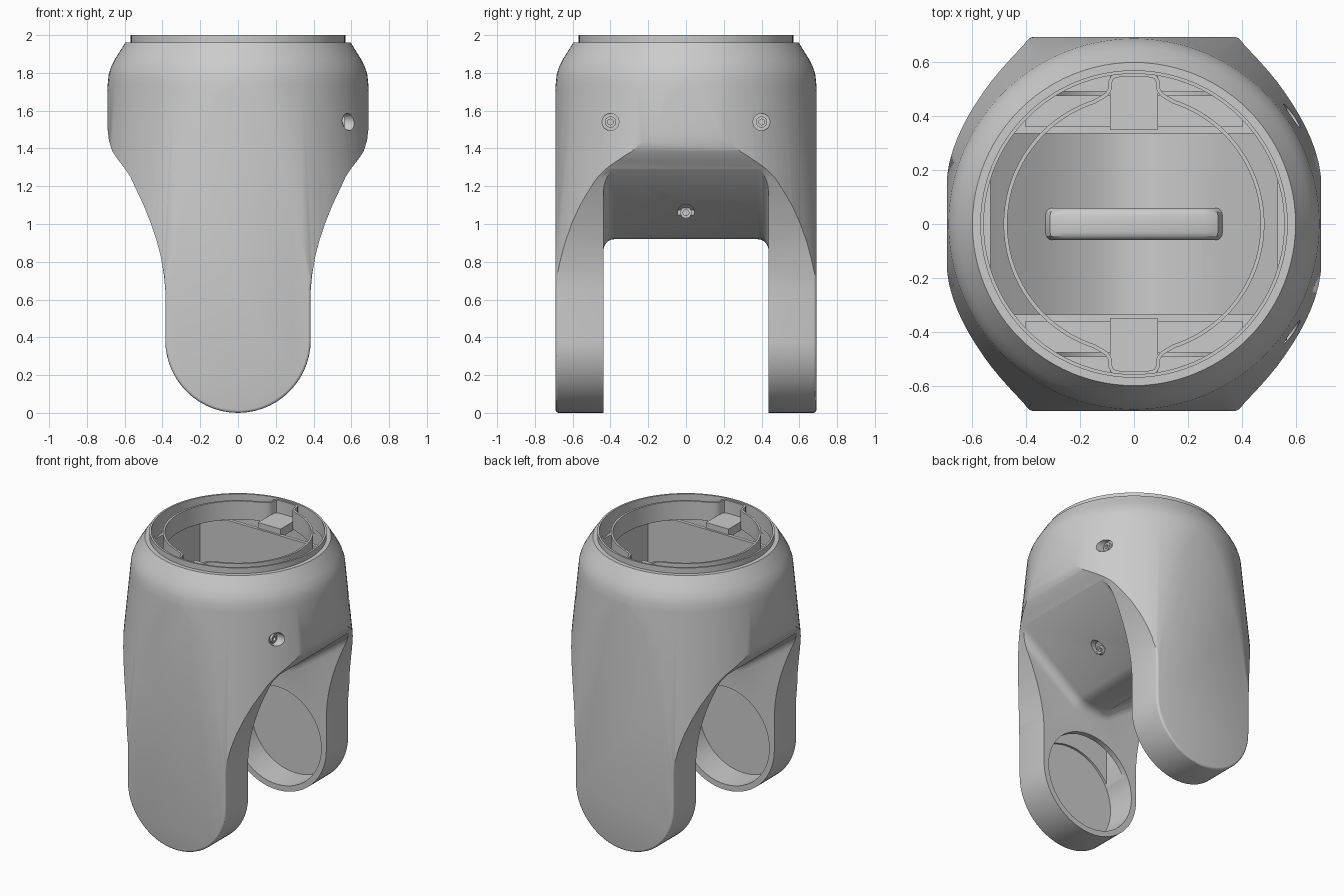
import bpy, bmesh
from math import pi, sin, cos, radians
from mathutils import Matrix

if "Cube" in bpy.data.objects:
    bpy.data.objects.remove(bpy.data.objects["Cube"])


def make(name, bm):
    bmesh.ops.recalc_face_normals(bm, faces=bm.faces)
    mesh = bpy.data.meshes.new(name)
    bm.to_mesh(mesh)
    bm.free()
    ob = bpy.data.objects.new(name, mesh)
    bpy.context.collection.objects.link(ob)
    return ob


def prism(name, pts, y0, y1, bevel=0, min_z=-9, segs=3):
    """Extrude an x-z outline along y, rounding the cap edges above min_z."""
    bm = bmesh.new()
    f = bm.faces.new([bm.verts.new((x, y0, z)) for x, z in pts])
    ext = bmesh.ops.extrude_face_region(bm, geom=[f])
    vs = [v for v in ext["geom"] if isinstance(v, bmesh.types.BMVert)]
    bmesh.ops.translate(bm, verts=vs, vec=(0, y1 - y0, 0))
    bmesh.ops.recalc_face_normals(bm, faces=bm.faces)
    if bevel:
        edges = [e for e in bm.edges
                 if abs(e.verts[0].co.y - e.verts[1].co.y) < 1e-6
                 and min(v.co.z for v in e.verts) > min_z]
        bmesh.ops.bevel(bm, geom=edges, offset=bevel, segments=segs,
                        profile=0.5, affect='EDGES')
    return make(name, bm)


def lathe(name, pts, n=96, closed=False):
    """Spin an r-z outline round z; open outlines are capped at both ends."""
    bm = bmesh.new()
    rings = [[bm.verts.new((r * cos(2 * pi * i / n), r * sin(2 * pi * i / n), z))
              for i in range(n)] for r, z in pts]
    pairs = list(zip(rings, rings[1:]))
    if closed:
        pairs.append((rings[-1], rings[0]))
    else:
        bm.faces.new(rings[0])
        bm.faces.new(rings[-1])
    for a, b in pairs:
        for i in range(n):
            j = (i + 1) % n
            bm.faces.new((a[i], a[j], b[j], b[i]))
    return make(name, bm)


def rod_x(name, r, x0, x1, y, z):
    bm = bmesh.new()
    bmesh.ops.create_cone(bm, cap_ends=True, segments=24, radius1=r, radius2=r,
                          depth=x1 - x0,
                          matrix=Matrix.Translation(((x0 + x1) / 2, y, z))
                          @ Matrix.Rotation(pi / 2, 4, 'Y'))
    return make(name, bm)


def rect(hx, z0, z1):
    return [(-hx, z0), (hx, z0), (hx, z1), (-hx, z1)]


def apply_mod(ob, mod):
    bpy.context.view_layer.objects.active = ob
    bpy.ops.object.modifier_apply(modifier=mod.name)


def boolean(ob, tool, op='DIFFERENCE'):
    mod = ob.modifiers.new("bool", 'BOOLEAN')
    mod.operation, mod.object, mod.solver = op, tool, 'EXACT'
    apply_mod(ob, mod)
    bpy.data.objects.remove(tool)


def smooth(ob, angle=30):
    bpy.ops.object.select_all(action='DESELECT')
    ob.select_set(True)
    bpy.context.view_layer.objects.active = ob
    bpy.ops.object.shade_smooth_by_angle(angle=radians(angle))


def arc(r, cz, n=28):
    return [(r * cos(pi * i / n), cz - r * sin(pi * i / n)) for i in range(n + 1)]


# Forked housing: front outline crossed with a slightly flared round body
side = [(.69, 2.05), (.69, 1.5), (.683, 1.44), (.665, 1.385), (.635, 1.34),
        (.6, 1.295), (.57, 1.25), (.54, 1.185), (.5, 1.1), (.46, 1.0),
        (.43, .91), (.407, .82), (.392, .73), (.385, .65)]
outline = side + arc(.385, .385) + [(-x, z) for x, z in reversed(side)]
housing = prism("fork_housing", outline, -.69, .69, bevel=.015)
body = lathe("body_tool", [(.861, -.05), (.69, 1.74), (.685, 1.79), (.671, 1.835),
                           (.65, 1.875), (.625, 1.915), (.597, 1.96),
                           (.568, 1.96), (.568, 2.0)])
boolean(housing, body, 'INTERSECT')

# Gap between the arms with its V-shaped roof
vee = [(-.9, 1.514), (-.13, .943), (-.09, .925), (-.04, .92), (.04, .92), (.09, .925),
       (.13, .943), (.9, 1.514), (.9, -.2), (-.9, -.2)]
boolean(housing, prism("gap_tool", vee, -.437, .437, bevel=.06, min_z=.9, segs=5))

# Hollow top and central trough
boolean(housing, lathe("mouth_tool", [(.555, 1.86), (.555, 2.1)]))
floor = [(-.53, 1.3), (-.34, 1.135), (-.25, 1.07), (-.12, 1.0), (0, .97),
         (.12, 1.0), (.25, 1.07), (.34, 1.135), (.53, 1.3)]
boolean(housing, prism("trough_tool", floor + [(.53, 1.89), (-.53, 1.89)], -.335, .335))

# Side pockets, arm cavities and round openings on the inner arm faces
for s in (-1, 1):
    boolean(housing, prism("pocket_tool", rect(.4, 1.3, 1.89), s * .36, s * .49))
    cavity = [(.3, 1.33)] + arc(.3, .385) + [(-.3, 1.33)]
    boolean(housing, prism("cavity_tool", cavity, s * .475, s * .63))
    ring = arc(.345, .385)
    ring += [(-x, .77 - z) for x, z in ring[1:-1]]
    boolean(housing, prism("opening_tool", ring, s * .42, s * .645))

# Screw holes on the right side only
for y, z, x in ((-.4, 1.54, .55), (.4, 1.54, .55), (0, 1.06, .27)):
    boolean(housing, rod_x("screw_hole_tool", .045, x, x + .35, y, z))
    boolean(housing, rod_x("screw_core_tool", .016, x - .02, x + .05, y, z))
    head = rod_x("screw_head", .03, x - .005, x + .015, y, z)
    boolean(head, rod_x("socket_tool", .015, x, x + .05, y, z))
    smooth(head)
smooth(housing)

# Rounded rib across the trough floor
rib = prism("floor_rib", [(-.33, 1.12), (-.24, 1.05), (0, .955), (.24, 1.05),
                          (.33, 1.12), (.31, 1.16), (.26, 1.18), (-.26, 1.18),
                          (-.31, 1.16)], -.06, .06, bevel=.03, min_z=1.115)
smooth(rib)

# Thin inner locating wall that bulges outward at front and back
quarter = [(.475 * cos(radians(a)), .475 * sin(radians(a))) for a in range(0, 73, 4)]
quarter += [(.118, .468), (.1, .48), (.09, .498), (.088, .525), (.08, .542),
            (.06, .549), (0, .55)]
half = quarter + [(-x, y) for x, y in reversed(quarter[:-1])]
loop = half + [(-x, -y) for x, y in half[1:-1]]
bm = bmesh.new()
low = [bm.verts.new((x, y, 1.86)) for x, y in loop]
top = [bm.verts.new((x, y, 1.99)) for x, y in loop]
for i in range(len(loop)):
    j = (i + 1) % len(loop)
    bm.faces.new((low[i], low[j], top[j], top[i]))
wall = make("inner_locating_wall", bm)
mod = wall.modifiers.new("thickness", 'SOLIDIFY')
mod.thickness, mod.offset = .014, 0
apply_mod(wall, mod)
smooth(wall, 35)

# Plates inside the two bulges
for s, label in ((-1, "front"), (1, "back")):
    prism(label + "_tab_plate", rect(.088, 1.84, 1.9), s * .35, s * .556)
